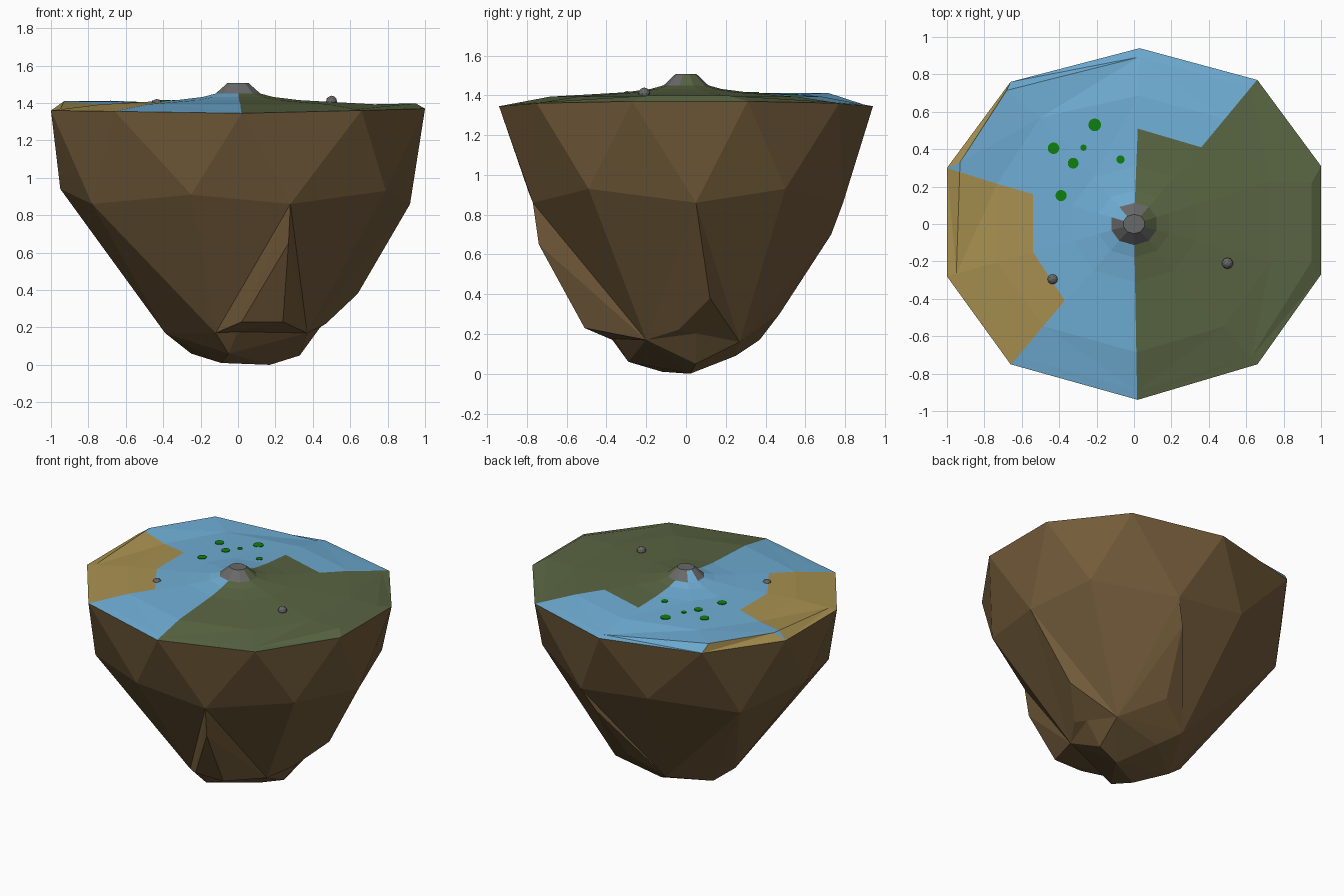
import bpy, bmesh
from mathutils import Vector
from mathutils.bvhtree import BVHTree

if "Cube" in bpy.data.objects:
    bpy.data.objects.remove(bpy.data.objects["Cube"])


def material(name, rgb):
    m = bpy.data.materials.new(name)
    m.diffuse_color = (*rgb, 1)
    m.use_nodes = True
    m.node_tree.nodes["Principled BSDF"].inputs["Base Color"].default_value = m.diffuse_color
    return m


def make_object(name, bm, mats=()):
    me = bpy.data.meshes.new(name)
    bm.to_mesh(me)
    bm.free()
    ob = bpy.data.objects.new(name, me)
    bpy.context.collection.objects.link(ob)
    for m in mats:
        me.materials.append(m)
    return ob


def inside(x, y, poly):
    hit = False
    for (x1, y1), (x2, y2) in zip(poly, poly[1:] + poly[:1]):
        if (y1 > y) != (y2 > y) and x < (x2 - x1) * (y - y1) / (y2 - y1) + x1:
            hit = not hit
    return hit


def hull_faces(points):
    """Convex hull of the points as a list of outward-facing coordinate loops."""
    hb = bmesh.new()
    for p in points:
        hb.verts.new(p)
    res = bmesh.ops.convex_hull(hb, input=hb.verts[:])
    spare = {e for e in res["geom_interior"] + res["geom_unused"] if isinstance(e, bmesh.types.BMVert)}
    bmesh.ops.delete(hb, geom=list(spare), context='VERTS')
    bmesh.ops.recalc_face_normals(hb, faces=hb.faces[:])
    loops = [[tuple(round(c, 4) for c in v.co) for v in f.verts] for f in hb.faces]
    hb.free()
    return loops


WATER = material("water", (0.16, 0.42, 0.66))
GRASS = material("grass", (0.10, 0.13, 0.055))
SAND = material("sand", (0.39, 0.28, 0.08))
STONE = material("stone", (0.14, 0.14, 0.14))
EARTH = material("earth", (0.17, 0.105, 0.042))
LEAF = material("leaf", (0.005, 0.216, 0.005))

# Ten-sided rim shared by the rock and the ground, counterclockwise from the right
RIM = [(1, .31, 1.37), (.66, .77, 1.36), (.03, .94, 1.345), (-.66, .76, 1.355),
       (-1, .30, 1.36), (-1, -.28, 1.36), (-.66, -.75, 1.355), (.02, -.94, 1.345),
       (.66, -.75, 1.36), (1, -.27, 1.37)]

# Rock core: hull of the rim, a staggered shoulder ring, a lower pentagon and the tips
SHOULDER = [(.92, .05, .86), (.79, .5, .93), (.28, .79, .86), (-.25, .79, .93),
            (-.78, .5, .86), (-.95, 0, .94), (-.78, -.5, .86), (-.25, -.79, .91),
            (.28, -.77, .86), (.79, -.49, .93)]
LOW = [(.37, -.2, .17), (.37, .27, .16), (-.1, .37, .17), (-.39, 0, .17), (-.12, -.37, .17)]
TIPS = [(-.25, .05, .06), (-.05, -.29, .06), (.02, .25, .09), (-.09, -.12, .01),
        (.17, .02, 0), (.33, .05, .05)]
faces = hull_faces(RIM + SHOULDER + LOW + TIPS)
faces = [f for f in faces if min(p[2] for p in f) < 1.3]

# Ridges bulging out below three shoulder corners, each replacing the core face behind it
RIDGES = [((SHOULDER[8], LOW[0], LOW[4]), [(.27, -.74, .65), (.02, -.51, .23), (.24, -.51, .23)]),
          ((SHOULDER[0], LOW[0], LOW[1]), [(.64, .12, .38), (.47, -.04, .22)]),
          ((SHOULDER[2], LOW[1], LOW[2]), [(.2, .73, .70), (.12, .47, .30)])]
for base, extra in RIDGES:
    faces += hull_faces(list(base) + extra)
    faces = [f for f in faces if not set(f) == set(base)]
bm = bmesh.new()
for f in faces:
    bm.faces.new([bm.verts.new(p) for p in f])
bmesh.ops.remove_doubles(bm, verts=bm.verts[:], dist=1e-3)
make_object("rock_base", bm, [EARTH])

# Ground: concentric rings rising to a small peak
rings = [RIM, [(x * .95, y * .95, z + .19 * (1.393 - z)) for x, y, z in RIM]]
for s, z in [(.73, 1.393), (.33, 1.415), (.19, 1.432), (.12, 1.45), (.055, 1.508)]:
    rings.append([(x * s, y * s, z) for x, y, _ in RIM])
rings[1][0] = (.95, .22, 1.398)
rings[1][9] = (.95, -.20, 1.398)
rings[1][3] = (-.68, .715, 1.412)
rings[1][4] = (-.93, .33, 1.41)
rings[2][3] = (-.5, .57, 1.405)
bm = bmesh.new()
loops = [[bm.verts.new(p) for p in r] for r in rings]
PEAK = 3
for k in range(len(loops) - 1):
    a, b = loops[k], loops[k + 1]
    for i in range(10):
        j = (i + 1) % 10
        f = bm.faces.new((a[i], a[j], b[j], b[i]))
        if k == 5 and i not in (0, 3, 9):
            f.material_index = PEAK
        elif k == 0 and i == 3:
            f.material_index = 2
bm.faces.new(loops[-1]).material_index = PEAK
bmesh.ops.triangulate(bm, faces=[f for f in bm.faces if len(f.verts) == 4])

# Cut the ground along the region borders, then colour each region
MEADOW = [(.02, -1.1), (0, 0), (.02, .51), (.36, .41), (.67, .785), (1.1, .8), (1.1, -1.1)]
BEACH = [(-1.05, .315), (-.75, .22), (-.54, .16), (-.54, -.15), (-.37, -.41), (-.69, -.79), (-1.1, -.7)]
borders = list(zip(MEADOW[:4], MEADOW[1:5])) + list(zip(BEACH[:5], BEACH[1:6]))
for (x1, y1), (x2, y2) in borders:
    bmesh.ops.bisect_plane(bm, geom=bm.verts[:] + bm.edges[:] + bm.faces[:], dist=1e-4,
                           plane_co=(x1, y1, 0), plane_no=(y2 - y1, x1 - x2, 0))
for f in bm.faces:
    c = f.calc_center_median()
    if f.material_index == 0:
        if inside(c.x, c.y, MEADOW):
            f.material_index = 1
        elif inside(c.x, c.y, BEACH):
            f.material_index = 2
surface = BVHTree.FromBMesh(bm)
make_object("ground", bm, [WATER, GRASS, SAND, STONE])


def ground_height(x, y):
    return surface.ray_cast(Vector((x, y, 3)), Vector((0, 0, -1)))[0].z


# Floating leaf pads
for x, y, r in [(-.21, .53, .034), (-.43, .405, .031), (-.325, .325, .029),
                (-.27, .408, .017), (-.072, .345, .022), (-.39, .152, .03)]:
    bpy.ops.mesh.primitive_cylinder_add(vertices=16, radius=r, depth=.006,
                                        location=(x, y, ground_height(x, y) + .001))
    pad = bpy.context.object
    pad.name = "leaf_pad"
    pad.data.materials.append(LEAF)

# Boulders
for x, y, lift in [(-.435, -.295, -.012), (.5, -.21, .006)]:
    bpy.ops.mesh.primitive_ico_sphere_add(subdivisions=2, radius=.03,
                                          location=(x, y, ground_height(x, y) + lift))
    boulder = bpy.context.object
    boulder.name = "boulder"
    boulder.data.materials.append(STONE)
